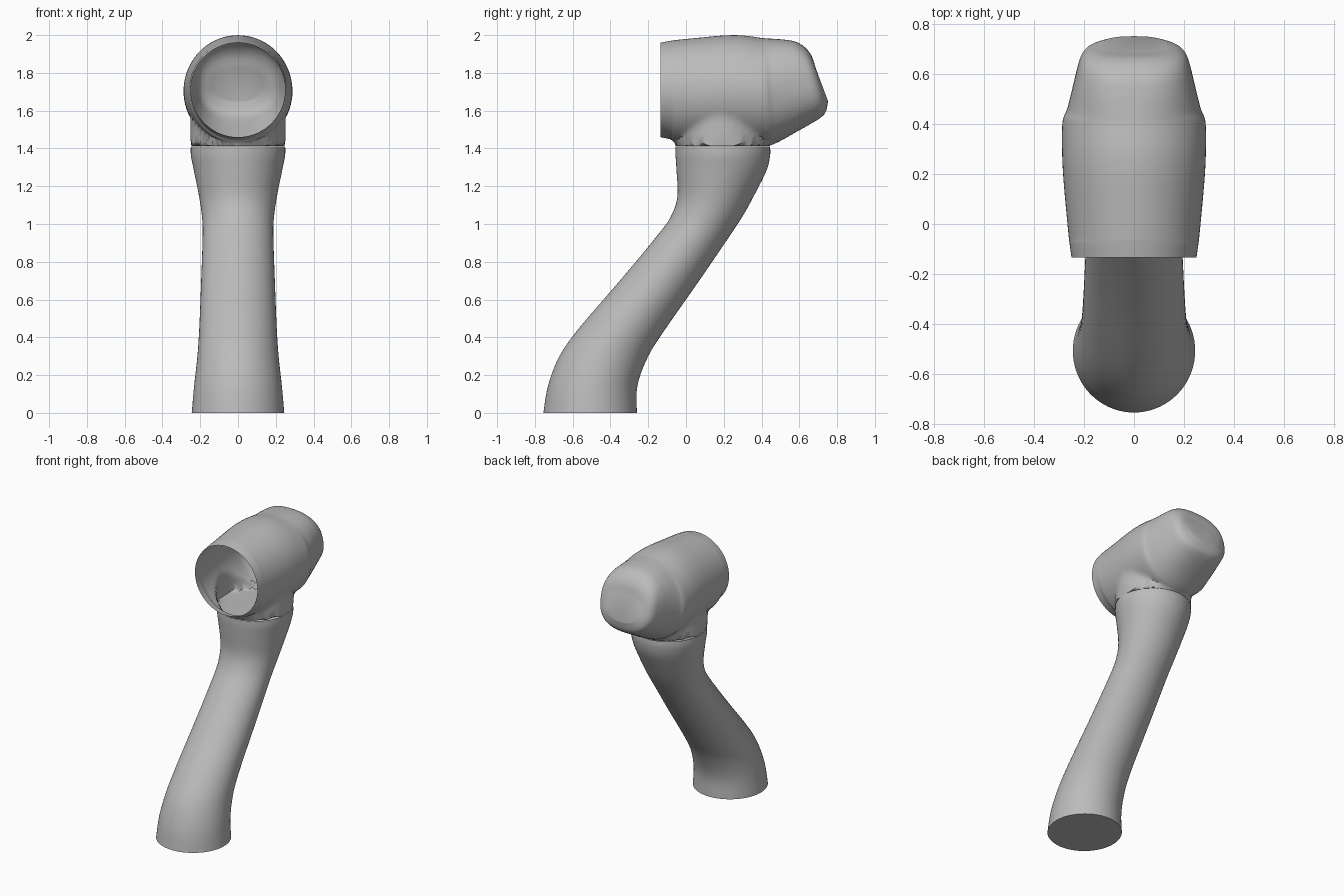
import bpy
import bmesh
from math import sin, cos, pi, sqrt, radians

if "Cube" in bpy.data.objects:
    bpy.data.objects.remove(bpy.data.objects["Cube"])

SIDES = 72
NECK_Y, NECK_R, NECK_Z = 0.195, 0.252, 1.412

grey = bpy.data.materials.new("plain grey")
grey.use_nodes = True
colour = (0.5, 0.5, 0.5, 1)
grey.diffuse_color = colour
grey.node_tree.nodes["Principled BSDF"].inputs["Base Color"].default_value = colour


def smooth_rows(rows, steps):
    """Pass a smooth curve through the rows of section values."""
    out = []
    for i in range(len(rows) - 1):
        a, b = rows[max(i - 1, 0)], rows[i]
        c, d = rows[i + 1], rows[min(i + 2, len(rows) - 1)]
        for s in range(steps):
            t = s / steps
            out.append([0.5 * (2 * q + (r - p) * t + (2 * p - 5 * q + 4 * r - u) * t * t
                               + (3 * q - p - 3 * r + u) * t ** 3)
                        for p, q, r, u in zip(a, b, c, d)])
    return out + [list(rows[-1])]


def loft(name, rings, cap_start=False, cap_end=False):
    """Skin closed rings of points into one smooth surface."""
    bm = bmesh.new()
    loops = [[bm.verts.new(p) for p in ring] for ring in rings]
    for lo, hi in zip(loops, loops[1:]):
        for k in range(SIDES):
            n = (k + 1) % SIDES
            bm.faces.new((lo[k], lo[n], hi[n], hi[k]))
    if cap_start:
        bm.faces.new(loops[0][::-1])
    if cap_end:
        bm.faces.new(loops[-1])
    bmesh.ops.recalc_face_normals(bm, faces=bm.faces)
    mesh = bpy.data.meshes.new(name)
    bm.to_mesh(mesh)
    bm.free()
    mesh.materials.append(grey)
    obj = bpy.data.objects.new(name, mesh)
    bpy.context.collection.objects.link(obj)
    bpy.ops.object.select_all(action='DESELECT')
    obj.select_set(True)
    bpy.context.view_layer.objects.active = obj
    bpy.ops.object.shade_smooth_by_angle(angle=radians(40))
    return obj


ANGLES = [2 * pi * k / SIDES for k in range(SIDES)]

# Curved stem: height, front edge, back edge, half width
stem = [(0, -.755, -.26, .245), (.145, -.73, -.257, .232), (.3, -.67, -.2, .215),
        (.45, -.565, -.105, .205), (.7, -.35, .07, .195), (.95, -.143, .24, .187),
        (1.05, -.075, .305, .192), (1.15, -.045, .36, .207), (1.28, -.05, .425, .233),
        (1.36, -.055, .445, .249), (1.41, -.055, .445, .25)]
loft("curved_stem",
     [[(w * cos(a), (f + b) / 2 + (b - f) / 2 * sin(a), z) for a in ANGLES]
      for z, f, b, w in smooth_rows(stem, 5)], cap_start=True)

# Hollow head: top y, top z, bottom y, bottom z, half width, squareness
head = [(-.135, 1.96, -.135, 1.46, .25, 2), (-.08, 1.97, -.08, 1.447, .258, 2),
        (-.045, 1.975, -.045, 1.425, .262, 2), (.08, 1.987, .08, 1.415, .274, 2),
        (.2, 1.998, .2, 1.413, .284, 2), (.3, 1.998, .3, 1.413, .288, 2),
        (.4, 1.985, .42, 1.413, .286, 2), (.44, 1.982, .48, 1.43, .268, 2.1),
        (.52, 1.976, .58, 1.485, .245, 2.3), (.58, 1.965, .66, 1.53, .228, 2.4),
        (.63, 1.935, .715, 1.565, .21, 2.5), (.665, 1.89, .74, 1.595, .18, 2.5),
        (.685, 1.83, .752, 1.65, .13, 2.4)]


def head_ring(yt, zt, yb, zb, w, power):
    """Rounded section, merged downward with the round neck where it crosses it."""
    half, mid = (zt - zb) / 2, (zt + zb) / 2
    neck = sqrt(max(NECK_R ** 2 - (yb - NECK_Y) ** 2, 0))
    ring = []
    for a in ANGLES:
        c, s = cos(a), sin(a)
        r = (abs(c / w) ** power + abs(s / half) ** power) ** (-1 / power)
        if s < 0 and neck > 0:
            r = max(r, min((mid - NECK_Z) / -s, neck / max(abs(c), 1e-6)))
        z = mid + r * s
        t = (z - zb) / (zt - zb)
        ring.append((r * c, yb + (yt - yb) * t, z))
    return ring


loft("hollow_head", [head_ring(*row) for row in smooth_rows(head, 7)], cap_end=True)
